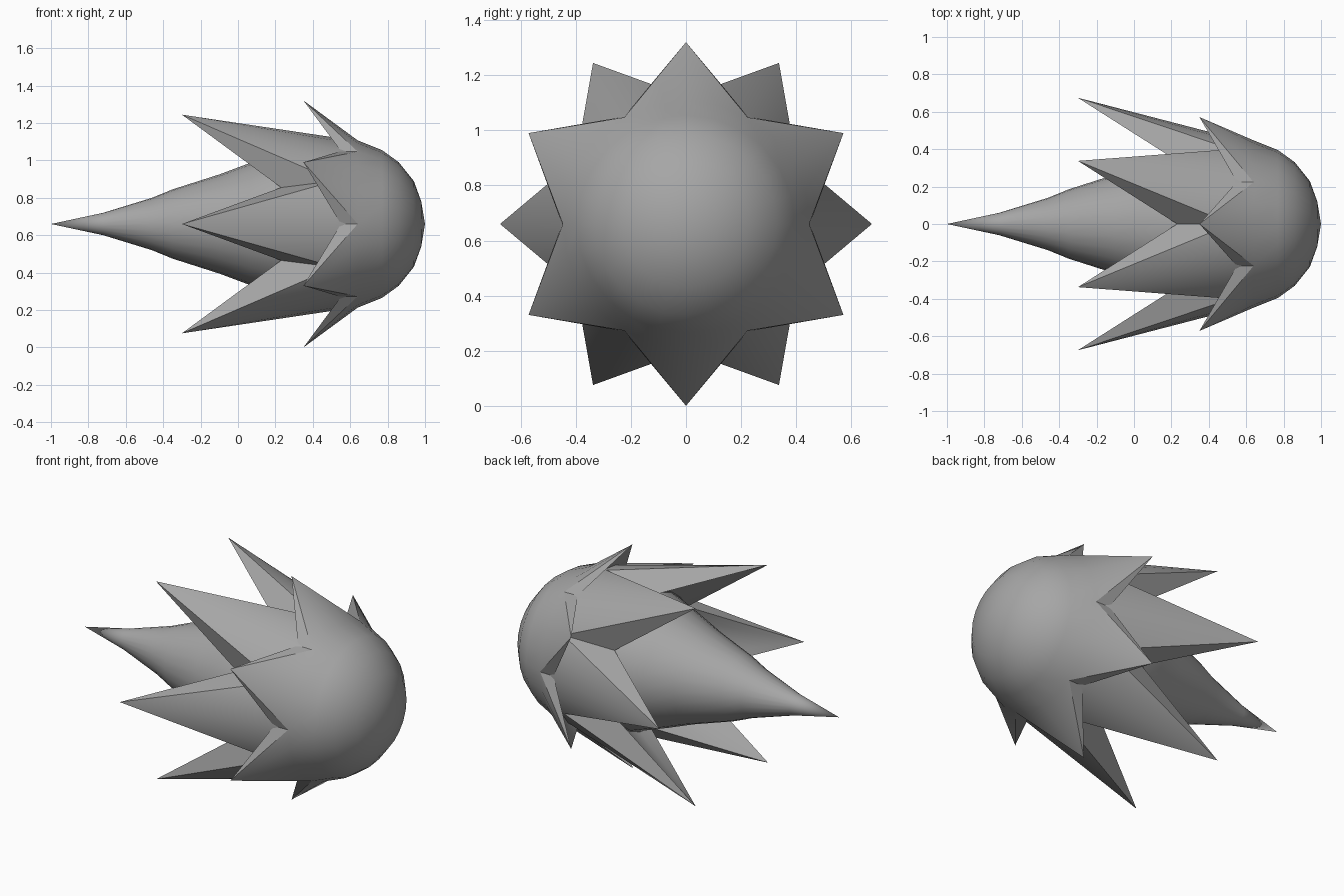
import bpy
import bmesh
from math import cos, sin, radians

SEGMENTS = 24
SPIKES = 6
STEP = SEGMENTS // SPIKES
CENTRE_Z = 0.66

cube = bpy.data.objects.get("Cube")
if cube:
    bpy.data.objects.remove(cube, do_unlink=True)

grey = bpy.data.materials.new("plain grey")
grey.use_nodes = True
COLOUR = (0.38, 0.38, 0.38, 1)
grey.diffuse_color = COLOUR
for node in grey.node_tree.nodes:
    if node.type == 'BSDF_PRINCIPLED':
        node.inputs["Base Color"].default_value = COLOUR
        node.inputs["Roughness"].default_value = 0.8


def point(bm, x, radius, degrees):
    """Vertex at an angle around the long axis."""
    a = radians(degrees)
    return bm.verts.new((x, radius * cos(a), CENTRE_Z + radius * sin(a)))


def ring(bm, x, radius, start):
    return [point(bm, x, radius, start + i * 360 / SEGMENTS) for i in range(SEGMENTS)]


def lathe(bm, profile, start):
    """Skin rings along the profile; return the last ring."""
    previous = None
    for x, radius in profile:
        current = [point(bm, x, 0, 0)] if radius == 0 else ring(bm, x, radius, start)
        if previous:
            for i in range(SEGMENTS):
                j = (i + 1) % SEGMENTS
                if len(previous) == 1:
                    bm.faces.new((previous[0], current[i], current[j]))
                else:
                    bm.faces.new((previous[i], current[i], current[j], previous[j]))
        elif radius:
            bm.faces.new(current)
        previous = current
    return previous


def finish(bm, name):
    bmesh.ops.recalc_face_normals(bm, faces=bm.faces)
    mesh = bpy.data.meshes.new(name)
    bm.to_mesh(mesh)
    bm.free()
    mesh.materials.append(grey)
    obj = bpy.data.objects.new(name, mesh)
    bpy.context.collection.objects.link(obj)
    bpy.ops.object.select_all(action='DESELECT')
    obj.select_set(True)
    bpy.context.view_layer.objects.active = obj
    bpy.ops.object.shade_smooth_by_angle(angle=radians(35))


def spiked_crown(name, profile, inner, tip, start):
    """Lathed cap whose rim splits into swept-back solid spikes."""
    bm = bmesh.new()
    rim = lathe(bm, profile, start)
    base = ring(bm, *inner, start)
    for s in range(SPIKES):
        apex = point(bm, *tip, start + (s + 0.5) * 360 / SPIKES)
        first, last = s * STEP, (s + 1) * STEP
        for i in range(first, last):
            j = (i + 1) % SEGMENTS
            bm.faces.new((rim[i], apex, rim[j]))
            bm.faces.new((base[j], apex, base[i]))
        for k in (first, last % SEGMENTS):
            bm.faces.new((apex, rim[k], base[k]))
    bm.faces.new(base)
    finish(bm, name)


# Rounded head with short spikes
spiked_crown("head_crown",
             [(1.0, 0), (0.98, 0.12), (0.94, 0.23), (0.86, 0.33), (0.77, 0.395), (0.64, 0.447)],
             (0.55, 0.45), (0.35, 0.66), 0)

# Second layer with long spikes, set between the short ones
spiked_crown("rear_crown",
             [(0.72, 0.40), (0.64, 0.435), (0.52, 0.462)],
             (0.23, 0.39), (-0.3, 0.675), 30)

# Tapering tail
bm = bmesh.new()
lathe(bm, [(0.4, 0.4), (0.23, 0.385), (0.06, 0.325), (-0.1, 0.265), (-0.35, 0.185),
           (-0.46, 0.14), (-0.72, 0.06)], 0)
tail_end = [v for v in bm.verts if v.co.x < -0.7]
tail_tip = point(bm, -1.0, 0, 0)
for i, v in enumerate(tail_end):
    bm.faces.new((v, tail_end[(i + 1) % SEGMENTS], tail_tip))
finish(bm, "tail")
